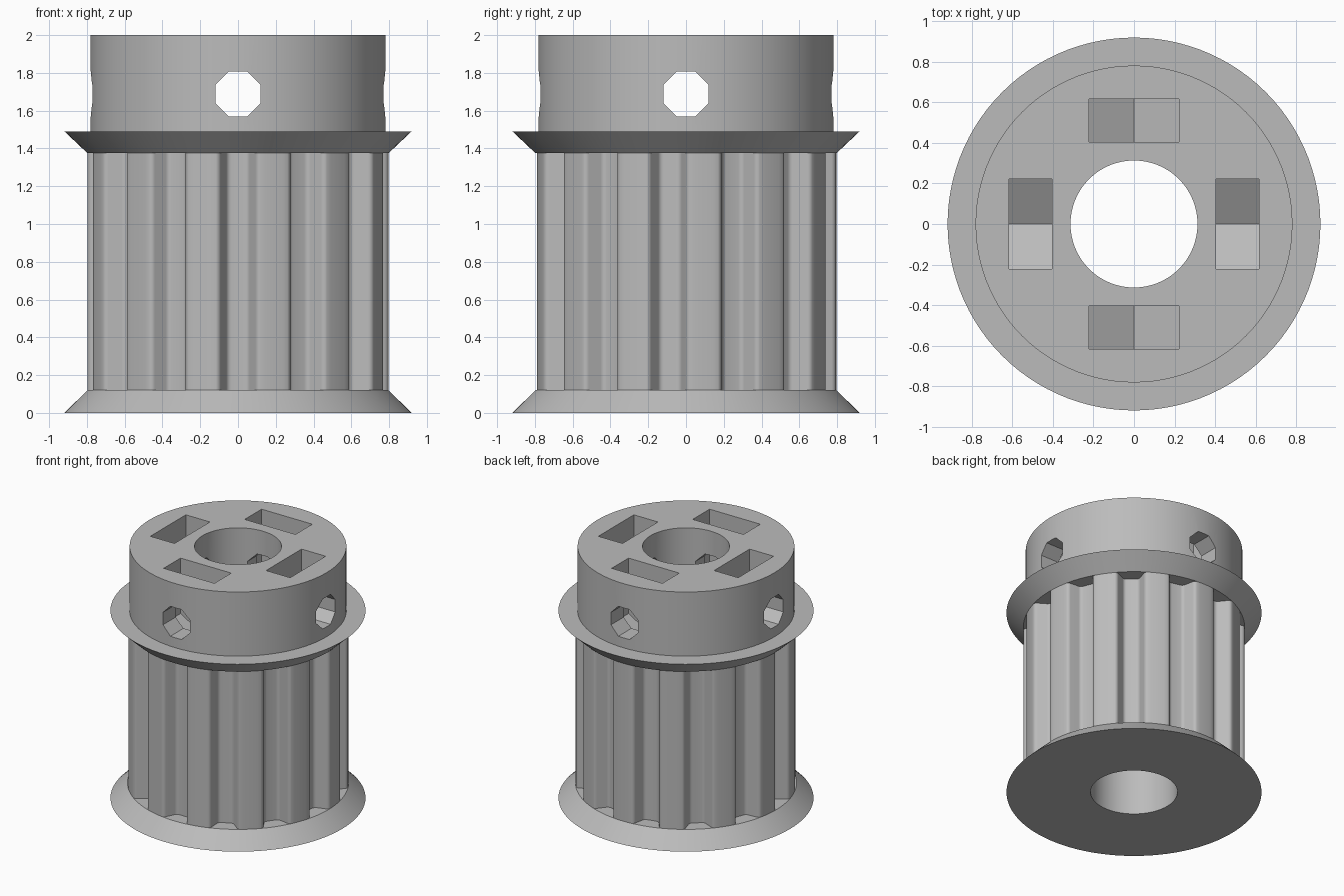
import bpy, bmesh
from math import radians, pi, cos, sin
from mathutils import Matrix, Vector

old = bpy.data.objects.get("Cube")
if old:
    bpy.data.objects.remove(old, do_unlink=True)

S = 0.0781            # units per profile step
TEETH = 13
OUTER, RIM, HUB, BORE = 0.797, 0.919, 0.781, 0.313
LOW, HIGH, SHELF, TOP = 0.12, 1.375, 1.49, 2.0
HOLE_Z = 1.688

metal = bpy.data.materials.new("plain grey")
metal.use_nodes = True
GREY = (0.5, 0.5, 0.5, 1)
metal.diffuse_color = GREY
metal.node_tree.nodes["Principled BSDF"].inputs["Base Color"].default_value = GREY


def make_object(name, bm):
    bmesh.ops.recalc_face_normals(bm, faces=bm.faces)
    mesh = bpy.data.meshes.new(name)
    bm.to_mesh(mesh)
    bm.free()
    mesh.materials.append(metal)
    obj = bpy.data.objects.new(name, mesh)
    bpy.context.collection.objects.link(obj)
    return obj


def lathe(name, profile, steps):
    """Spin a closed (radius, z) loop around z."""
    bm = bmesh.new()
    rings = [[bm.verts.new((r * cos(2 * pi * i / steps), r * sin(2 * pi * i / steps), z))
              for r, z in profile] for i in range(steps)]
    n = len(profile)
    for i in range(steps):
        a, b = rings[i], rings[(i + 1) % steps]
        for j in range(n):
            k = (j + 1) % n
            bm.faces.new((a[j], b[j], b[k], a[k]))
    return make_object(name, bm)


def add_prism(bm, points, direction, turn):
    """Extrude a planar outline, then turn it about z."""
    face = bm.faces.new([bm.verts.new(p) for p in points])
    extruded = bmesh.ops.extrude_face_region(bm, geom=[face])["geom"]
    moved = [v for v in extruded if isinstance(v, bmesh.types.BMVert)]
    bmesh.ops.translate(bm, verts=moved, vec=Vector(direction))
    both = list(set(moved) | set(face.verts))
    bmesh.ops.rotate(bm, verts=both, cent=(0, 0, 0), matrix=Matrix.Rotation(turn, 3, 'Z'))


def cutter(name, count, points, direction):
    bm = bmesh.new()
    for i in range(count):
        add_prism(bm, points, direction, 2 * pi * i / count)
    obj = make_object(name, bm)
    obj.hide_render = True
    return obj


# Body: bored cylinder with two conical flanges and a hub
pulley = lathe("toothed_pulley", [
    (BORE, 0), (RIM, 0), (OUTER, LOW), (OUTER, HIGH), (RIM, SHELF),
    (HUB, SHELF), (HUB, TOP), (BORE, TOP)], 104)

# Belt grooves: rounded trapezoids, first one centred on the front
half = [(1.525, 0), (1.418, 0.015), (1.321, 0.06), (1.24, 0.129), (1.18, 0.22),
        (0.793, 1.05), (0.734, 1.141), (0.653, 1.21), (0.555, 1.255), (0.448, 1.27)]
lip = (OUTER ** 2 - (half[0][0] * S) ** 2) ** 0.5
side = [(half[0][0], -1)] + half
outline = [(x * S, d * S - lip, LOW) for x, d in side]
outline += [(-x, y, z) for x, y, z in reversed(outline)]
grooves = cutter("groove_cutter", TEETH, outline, (0, 0, HIGH - LOW))

# Nut pockets: open at the top with a pointed bottom
W = 0.223
pocket = [(-W, HOLE_Z - 0.129), (0, HOLE_Z - 0.258), (W, HOLE_Z - 0.129),
          (W, TOP + 0.1), (-W, TOP + 0.1)]
pockets = cutter("pocket_cutter", 4, [(x, -0.615, z) for x, z in pocket], (0, 0.212, 0))

# Screw holes: octagons from the bore outwards
R = 0.119 / cos(pi / 8)
ring = [(R * cos(pi / 8 + i * pi / 4), -0.9, HOLE_Z + R * sin(pi / 8 + i * pi / 4))
        for i in range(8)]
holes = cutter("screw_hole_cutter", 4, ring, (0, 0.75, 0))

cutters = [grooves, pockets, holes]
for c in cutters:
    mod = pulley.modifiers.new(c.name, 'BOOLEAN')
    mod.operation = 'DIFFERENCE'
    mod.solver = 'EXACT'
    mod.object = c

# Bake the cuts and drop the cutters
graph = bpy.context.evaluated_depsgraph_get()
baked = bpy.data.meshes.new_from_object(pulley.evaluated_get(graph))
pulley.modifiers.clear()
pulley.data = baked
for c in cutters:
    bpy.data.objects.remove(c, do_unlink=True)

bpy.ops.object.select_all(action='DESELECT')
pulley.select_set(True)
bpy.context.view_layer.objects.active = pulley
bpy.ops.object.shade_smooth_by_angle(angle=radians(30))
